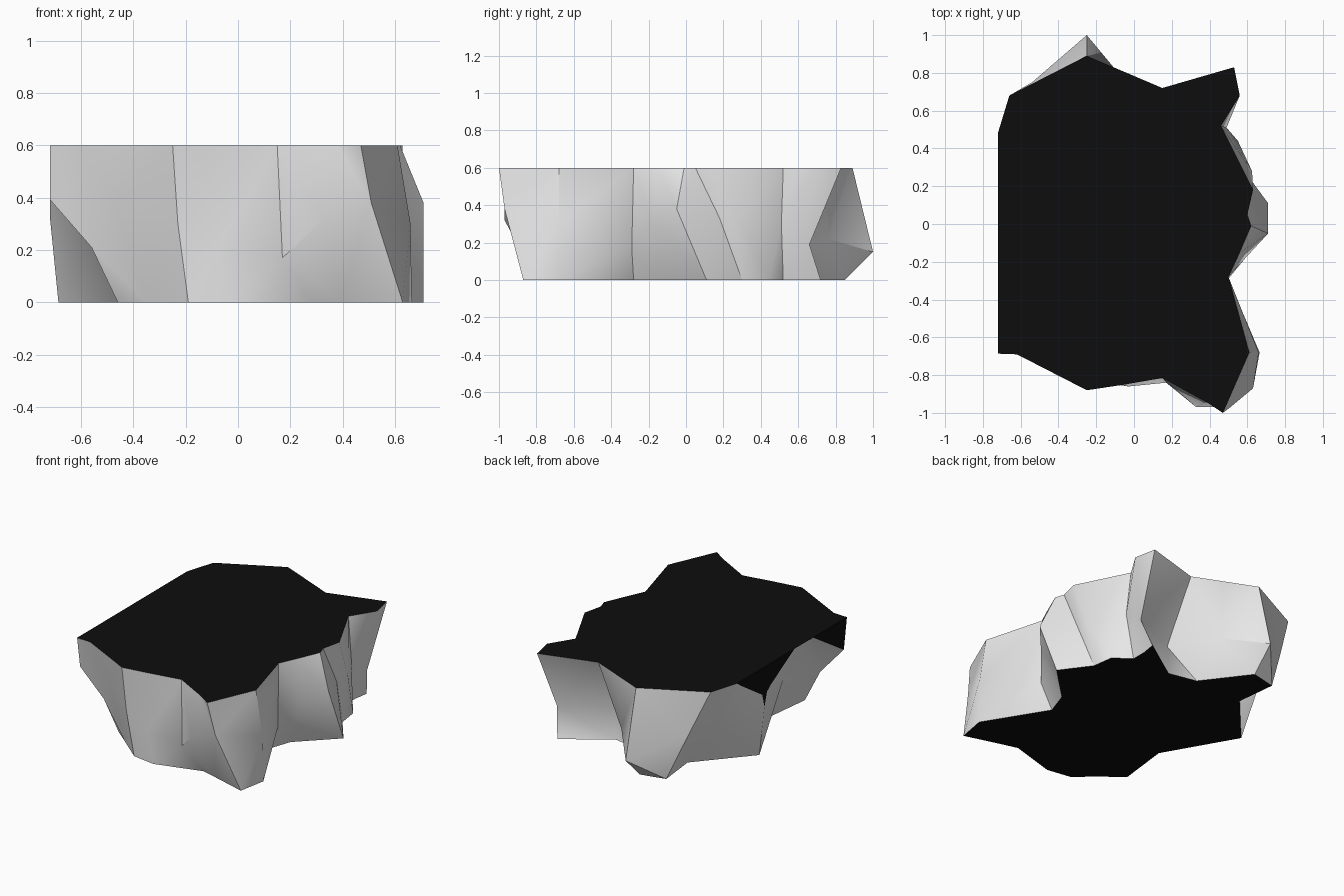
import bpy
import bmesh
import math

default_cube = bpy.data.objects.get("Cube")
if default_cube:
    bpy.data.objects.remove(default_cube, do_unlink=True)

SLAB_HEIGHT = 0.6
LEFT_CUT = -0.72
ROCK, CUT_FACE = 0, 1


def flat_material(name, level):
    """One plain grey material, the same in viewport and render."""
    material = bpy.data.materials.new(name)
    material.use_nodes = True
    colour = (level, level, level, 1)
    material.diffuse_color = colour
    shader = material.node_tree.nodes["Principled BSDF"]
    shader.inputs["Base Color"].default_value = colour
    shader.inputs["Roughness"].default_value = 0.9
    return material


# Outline of the upper edge, anticlockwise from the front corner
rim = [
    (-.9, -.68), (-.62, -.69), (-.25, -.88), (-.05, -.85), (.15, -.815),
    (.38, -.94), (.47, -1), (.61, -.68), (.5, -.28), (.56, -.15),
    (.62, -.01), (.6, .05), (.63, .18), (.46, .52), (.56, .68), (.53, .83),
    (.15, .72), (-.05, .805), (-.25, .89), (-.66, .68), (-.73, .45),
    (-.88, .2), (-.67, -.23),
]

# Ridges and gullies half way down the cliff, each at its own height
belt = [
    (-.56, -.63, .21), (-.47, -.71, .4), (-.23, -.86, .3), (-.08, -.85, .2),
    (.17, -.84, .17), (.33, -.97, .32), (.51, -.97, .38), (.66, -.68, .3),
    (.5, -.29, .17), (.59, -.18, .3), (.71, -.05, .38), (.61, .18, .33),
    (.625, .28, .33), (.49, .51, .3), (.5, .6, .25), (.5, .66, .19),
    (.155, .5, .2), (-.05, .76, .22), (-.25, 1, .15), (-.54, .75, .3),
    (-.6, .52, .3), (-.73, .19, .43), (-.55, -.25, .3),
]

# Outline of the lower edge
foot = [
    (-.46, -.61), (-.35, -.7), (-.19, -.835), (-.03, -.86), (.28, -.77),
    (.39, -.8), (.63, -.87), (.665, -.68), (.42, -.28), (.475, -.12),
    (.71, .11), (.57, .3), (.55, .44), (.44, .52), (.44, .62), (.456, .72),
    (.16, .52), (-.03, .56), (-.25, .85), (-.42, .81), (-.39, .54),
    (-.687, .2), (-.42, -.265),
]

# Loft the cliff through the three outlines
bm = bmesh.new()
rings = [
    [bm.verts.new((x, y, 0)) for x, y in foot],
    [bm.verts.new(point) for point in belt],
    [bm.verts.new((x, y, SLAB_HEIGHT)) for x, y in rim],
]
count = len(rim)
walls = []
for lower, upper in zip(rings, rings[1:]):
    for i in range(count):
        j = (i + 1) % count
        walls.append(bm.faces.new((lower[i], lower[j], upper[j], upper[i])))
bmesh.ops.triangulate(bm, faces=walls, quad_method='SHORT_EDGE')

# Flat black caps above and below
caps = [bm.faces.new(rings[-1]), bm.faces.new(list(reversed(rings[0])))]
for cap in caps:
    cap.material_index = CUT_FACE
bmesh.ops.triangulate(bm, faces=caps)

# Slice the overhanging corners off and close the slices in black
bmesh.ops.bisect_plane(
    bm, geom=bm.verts[:] + bm.edges[:] + bm.faces[:],
    plane_co=(LEFT_CUT, 0, 0), plane_no=(-1, 0, 0), clear_outer=True)
open_edges = [edge for edge in bm.edges if edge.is_boundary]
slices = bmesh.ops.holes_fill(bm, edges=open_edges, sides=0)["faces"]
for face in slices:
    face.material_index = CUT_FACE
bmesh.ops.recalc_face_normals(bm, faces=bm.faces[:])

mesh = bpy.data.meshes.new("rock_slab")
bm.to_mesh(mesh)
bm.free()
mesh.materials.append(flat_material("pale_grey_rock", 0.8))
mesh.materials.append(flat_material("black_cut_face", 0.004))

rock = bpy.data.objects.new("rock_slab", mesh)
bpy.context.collection.objects.link(rock)
bpy.ops.object.select_all(action='DESELECT')
rock.select_set(True)
bpy.context.view_layer.objects.active = rock
bpy.ops.object.shade_smooth_by_angle(angle=math.radians(38))
